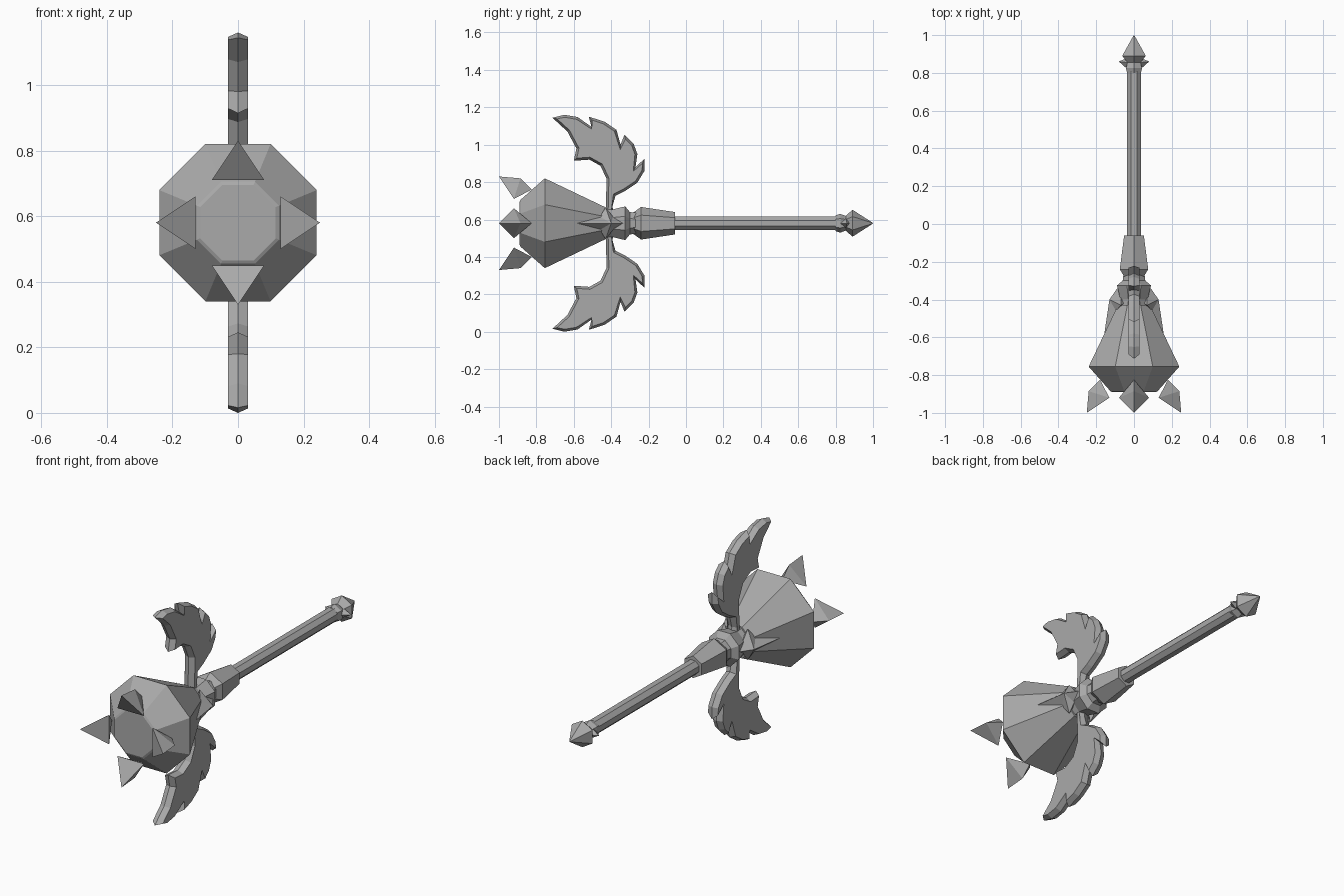
import bpy, bmesh, math
from mathutils import Vector

cube = bpy.data.objects.get("Cube")
if cube:
    bpy.data.objects.remove(cube, do_unlink=True)

AXIS_Z = 0.58  # height of the shaft axis

grey = bpy.data.materials.new("plain grey")
grey.use_nodes = True
grey.diffuse_color = (0.4, 0.4, 0.4, 1)
grey.node_tree.nodes["Principled BSDF"].inputs["Base Color"].default_value = (0.4, 0.4, 0.4, 1)


def finish(name, bm):
    bmesh.ops.recalc_face_normals(bm, faces=bm.faces)
    mesh = bpy.data.meshes.new(name)
    bm.to_mesh(mesh)
    bm.free()
    mesh.materials.append(grey)
    ob = bpy.data.objects.new(name, mesh)
    ob.location.z = AXIS_Z
    bpy.context.collection.objects.link(ob)
    return ob


def lathe(name, profile, sides, flat_up=False):
    """Faceted turning along y from (y, radius) pairs; flat_up puts a flat side on top."""
    bm = bmesh.new()
    turn = math.pi / sides if flat_up else 0
    grow = 1 / math.cos(math.pi / sides) if flat_up else 1
    rings = []
    for y, r in profile:
        if r == 0:
            rings.append([bm.verts.new((0, y, 0))] * sides)
            continue
        angles = [turn + 2 * math.pi * i / sides for i in range(sides)]
        rings.append([bm.verts.new((r * grow * math.sin(a), y, r * grow * math.cos(a)))
                      for a in angles])
    for a, b in zip(rings, rings[1:]):
        for i in range(sides):
            j = (i + 1) % sides
            corners = list(dict.fromkeys((a[i], a[j], b[j], b[i])))
            bm.faces.new(corners)
    for ring in (rings[0], rings[-1]):
        if ring[0] is not ring[1]:
            bm.faces.new(ring)
    return finish(name, bm)


def fan_solid(name, rim, top, bottom):
    """Closed solid from a rim loop joined to a top and a bottom point."""
    bm = bmesh.new()
    loop = [bm.verts.new(p) for p in rim]
    for end in (top, bottom):
        tip = bm.verts.new(end)
        for i, v in enumerate(loop):
            bm.faces.new((v, loop[(i + 1) % len(loop)], tip))
    return finish(name, bm)


# Octagonal head, collar, grip, shaft and pommel along the axis
lathe("head", [(-0.89, 0.115), (-0.885, 0.125), (-0.755, 0.24), (-0.43, 0.085)], 8, True)
lathe("collar", [(-0.45, 0.08), (-0.40, 0.072), (-0.325, 0.09), (-0.30, 0.06),
                 (-0.26, 0.055)], 8, True)
lathe("grip", [(-0.285, 0.055), (-0.24, 0.087), (-0.06, 0.06)], 6)
lathe("shaft", [(-0.08, 0.037), (0.82, 0.037)], 8, True)
lathe("pommel_ring", [(0.80, 0.042), (0.825, 0.05), (0.86, 0.037), (0.875, 0.037)], 6)
lathe("pommel", [(0.855, 0.04), (0.89, 0.072), (0.99, 0.008), (1.0, 0)], 6)

# Four spikes around the front of the head
for i, side in enumerate(("top", "left", "bottom", "right")):
    a = i * math.pi / 2

    def around(r, y, t):
        return (r * math.sin(a) + t * math.cos(a), y, r * math.cos(a) - t * math.sin(a))

    rim = [around(0.13, -0.92, -0.08), around(0.13, -0.92, 0.08), around(0.24, -0.885, 0)]
    fan_solid("spike_" + side, rim, around(0.25, -1.0, 0), around(0.18, -0.825, 0))

# Leaf ornaments on the collar and small studs on the pommel ring
LEAF = [(-0.58, 0, 0.157), (-0.46, 0.035, 0.095), (-0.43, 0.085, 0.07),
        (-0.39, 0.035, 0.07), (-0.335, 0, 0.085),
        (-0.39, -0.035, 0.07), (-0.43, -0.085, 0.07), (-0.46, -0.035, 0.095)]
STUD = [(0.82, 0, 0.035), (0.855, 0.025, 0.035), (0.88, 0, 0.035), (0.855, -0.025, 0.035)]
for s, side in ((1, "left"), (-1, "right")):
    fan_solid("collar_leaf_" + side, [(s * x, y, z) for y, z, x in LEAF],
              (s * 0.13, -0.40, 0), (s * 0.03, -0.41, 0))
    fan_solid("pommel_stud_" + side, [(s * x, y, z) for y, z, x in STUD],
              (s * 0.08, 0.86, 0), (s * 0.01, 0.855, 0))

# Feathered wing outline as (y, distance from axis)
WING = [(-0.714, 0.564), (-0.65, 0.58), (-0.58, 0.568), (-0.505, 0.515),
        (-0.52, 0.57), (-0.436, 0.543), (-0.372, 0.50), (-0.35, 0.42),
        (-0.329, 0.473), (-0.28, 0.425), (-0.26, 0.37), (-0.27, 0.30),
        (-0.222, 0.345), (-0.222, 0.28), (-0.26, 0.217), (-0.33, 0.17),
        (-0.377, 0.147), (-0.393, 0.09), (-0.385, 0.04), (-0.43, 0.04),
        (-0.428, 0.09), (-0.425, 0.238), (-0.457, 0.307), (-0.516, 0.34),
        (-0.60, 0.334), (-0.586, 0.40), (-0.634, 0.49)]


def inset(points, d):
    """Move a clockwise outline inwards by d, with limited mitres."""
    out = []
    for i, p in enumerate(points):
        p = Vector(p)
        e1 = (p - Vector(points[i - 1])).normalized()
        e2 = (Vector(points[(i + 1) % len(points)]) - p).normalized()
        n1, n2 = Vector((e1.y, -e1.x)), Vector((e2.y, -e2.x))
        n = (n1 + n2).normalized()
        out.append(p + n * d / max(n.dot(n1), 0.5))
    return out


# Wings: a ridge around the edge, bevelled to flat plates on both sides
for s, side in ((1, "upper"), (-1, "lower")):
    bm = bmesh.new()
    edge = [bm.verts.new((0, y, s * r)) for y, r in WING]
    n = len(edge)
    for x in (0.03, -0.03):
        plate = [bm.verts.new((x, p.x, s * p.y)) for p in inset(WING, 0.013)]
        for i in range(n):
            j = (i + 1) % n
            bm.faces.new((edge[i], edge[j], plate[j], plate[i]))
        bmesh.ops.triangulate(bm, faces=[bm.faces.new(plate)])
    finish("wing_" + side, bm)
